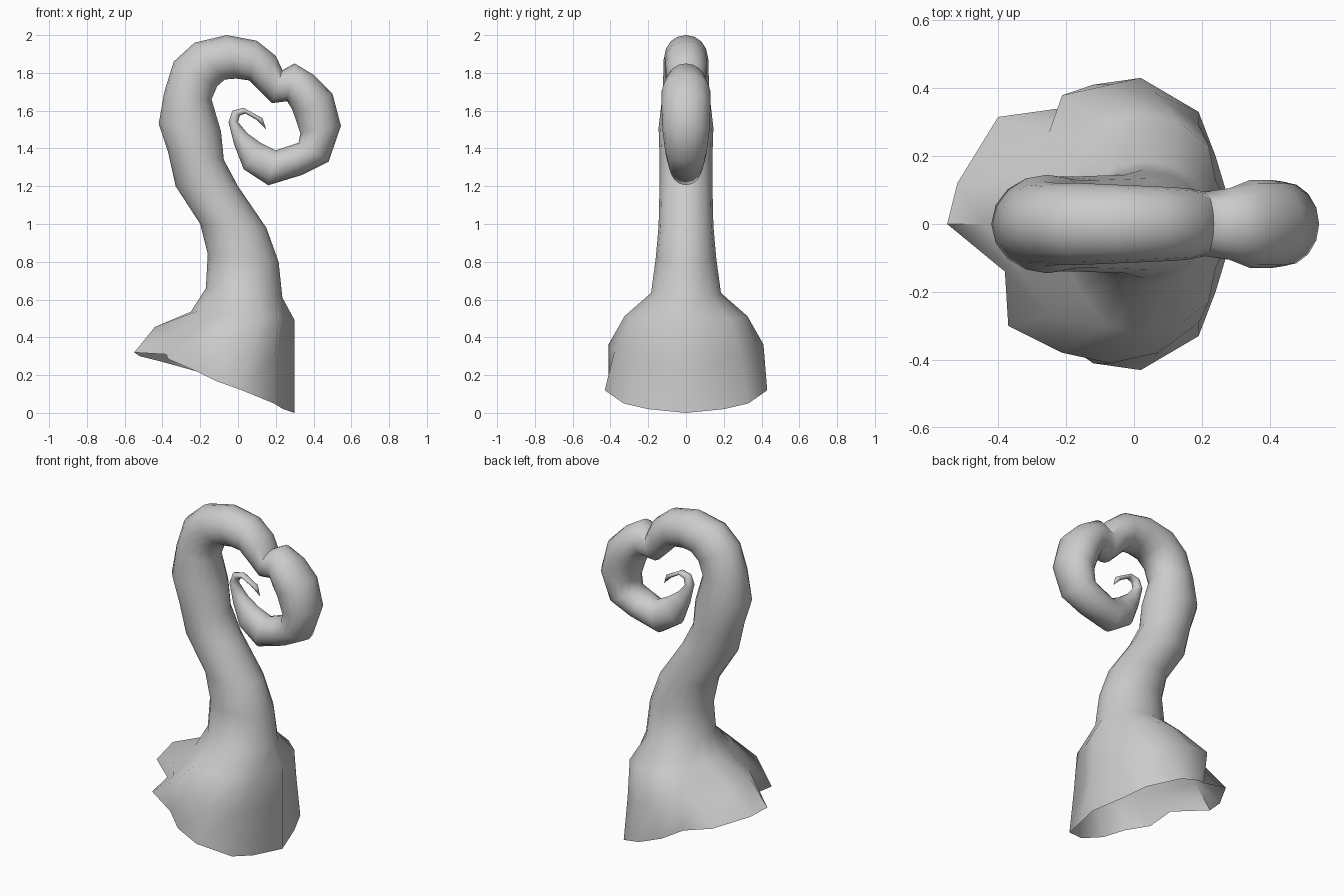
import bpy, bmesh, math
from mathutils import Vector

N = 16  # points around each section

# sections from base to tip: outer x,z, inner x,z, half depth in y
BASE = [
    (-0.44, 0.455, 0.30, 0.27, 0.41),
    (-0.25, 0.535, 0.30, 0.49, 0.325),
    (-0.17, 0.66, 0.235, 0.61, 0.185),
]
STALK = [
    (-0.16, 0.84, 0.215, 0.80, 0.16),
    (-0.20, 1.00, 0.15, 0.98, 0.145),
    (-0.33, 1.20, 0.00, 1.20, 0.14),
    (-0.37, 1.38, -0.075, 1.34, 0.14),
    (-0.42, 1.53, -0.09, 1.49, 0.145),
    (-0.39, 1.70, -0.14, 1.66, 0.125),
    (-0.34, 1.86, -0.11, 1.73, 0.12),
    (-0.23, 1.96, -0.07, 1.765, 0.12),
    (-0.06, 2.00, -0.01, 1.77, 0.115),
    (0.10, 1.97, 0.06, 1.76, 0.11),
    (0.20, 1.89, 0.12, 1.70, 0.105),
    (0.235, 1.815, 0.18, 1.64, 0.095),
]
COIL = [
    (0.30, 1.85, 0.26, 1.65, 0.105),
    (0.40, 1.79, 0.285, 1.61, 0.13),
    (0.50, 1.69, 0.30, 1.57, 0.13),
    (0.545, 1.52, 0.33, 1.48, 0.125),
    (0.48, 1.33, 0.32, 1.43, 0.11),
    (0.34, 1.26, 0.26, 1.41, 0.10),
    (0.16, 1.205, 0.20, 1.39, 0.085),
    (0.03, 1.29, 0.12, 1.43, 0.065),
    (-0.02, 1.42, 0.05, 1.48, 0.045),
    (-0.05, 1.54, 0.00, 1.54, 0.03),
    (-0.03, 1.60, 0.01, 1.575, 0.025),
    (0.03, 1.615, 0.04, 1.585, 0.022),
    (0.13, 1.56, 0.10, 1.55, 0.018),
]
TIP = (0.15, 0, 1.50)

# torn lower rim, back half then the front half where it differs
RIM = [(0.30, 0, 0), (0.24, 0.2, 0.02), (0.19, 0.33, 0.05), (0.02, 0.43, 0.12),
       (-0.12, 0.41, 0.17), (-0.22, 0.34, 0.22), (-0.40, 0.315, 0.27),
       (-0.52, 0.12, 0.30), (-0.55, 0, 0.32)]
FRONT_TEAR = {6: (-0.37, 0.30, 0.285), 7: (-0.38, 0.14, 0.31)}

# folds in the two skirt sections: a narrow ridge at +x and hollows beside the fin
FOLDS = [
    {1: (0.235, 0.14, 0.27), 6: (-0.25, 0.27, 0.40), 7: (-0.38, 0.14, 0.43)},
    {1: (0.24, 0.13, 0.50), 6: (-0.15, 0.21, 0.53), 7: (-0.21, 0.11, 0.54)},
]


def section(ox, oz, ix, iz, hy):
    """Elliptical ring spanning the inner and outer profile points."""
    inner, outer = Vector((ix, 0, iz)), Vector((ox, 0, oz))
    mid, half = (inner + outer) / 2, (inner - outer) / 2
    return [mid + half * math.cos(2 * math.pi * k / N)
            + Vector((0, hy * math.sin(2 * math.pi * k / N), 0)) for k in range(N)]


def rim_ring():
    ring = [Vector(p) for p in RIM]
    for k in range(7, 0, -1):
        x, y, z = FRONT_TEAR.get(k, RIM[k])
        ring.append(Vector((x, -y, z)))
    return ring


# one continuous skin: open skirt, stalk and curled end
skirt = [section(*s) for s in BASE]
for ring, folds in zip(skirt, FOLDS):
    for k, (x, y, z) in folds.items():
        ring[k] = Vector((x, y, z))
        ring[N - k] = Vector((x, -y, z))
skirt[0][9] = Vector((-0.33, -0.15, 0.42))  # deeper hollow above the front tear

bm = bmesh.new()
rings = [rim_ring()] + skirt + [section(*s) for s in STALK + COIL]
loops = [[bm.verts.new(p) for p in r] for r in rings]
for a, b in zip(loops, loops[1:]):
    for k in range(N):
        j = (k + 1) % N
        bm.faces.new((a[k], a[j], b[j], b[k]))
tip = bm.verts.new(TIP)
for k in range(N):
    bm.faces.new((loops[-1][k], loops[-1][(k + 1) % N], tip))
bmesh.ops.recalc_face_normals(bm, faces=bm.faces)

mesh = bpy.data.meshes.new("curled_tentacle")
bm.to_mesh(mesh)
bm.free()
tentacle = bpy.data.objects.new("curled_tentacle", mesh)
bpy.context.collection.objects.link(tentacle)

bpy.context.view_layer.objects.active = tentacle
tentacle.select_set(True)
bpy.ops.object.shade_smooth_by_angle(angle=math.radians(60))
